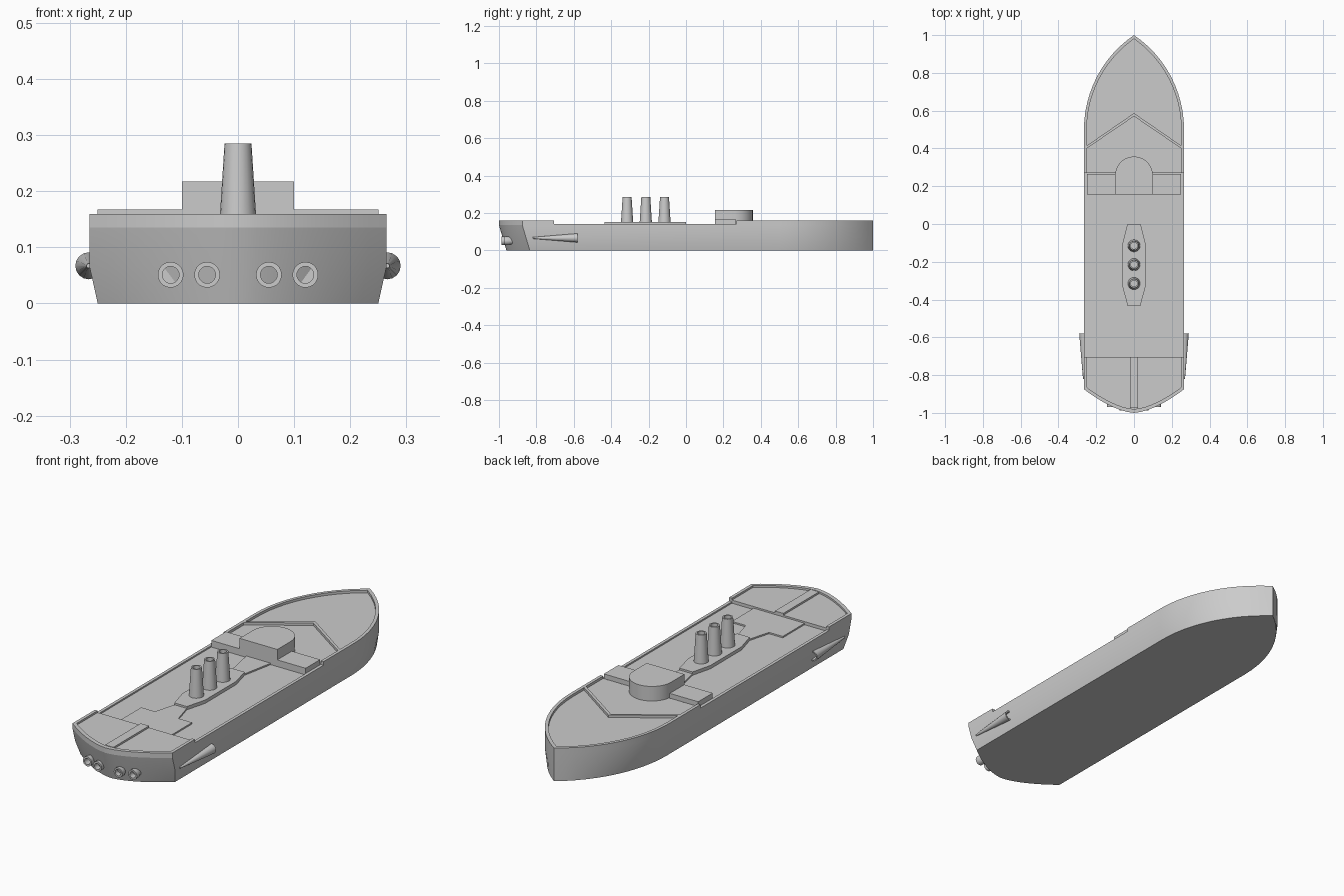
import bpy, bmesh, math
from mathutils import Vector, Matrix

if "Cube" in bpy.data.objects:
    bpy.data.objects.remove(bpy.data.objects["Cube"])


def finish(name, bm, smooth=None):
    bmesh.ops.recalc_face_normals(bm, faces=bm.faces)
    me = bpy.data.meshes.new(name)
    bm.to_mesh(me)
    bm.free()
    ob = bpy.data.objects.new(name, me)
    bpy.context.collection.objects.link(ob)
    if smooth:
        bpy.ops.object.select_all(action='DESELECT')
        ob.select_set(True)
        bpy.context.view_layer.objects.active = ob
        bpy.ops.object.shade_smooth_by_angle(angle=math.radians(smooth))
    return ob


def loft(name, rings, cap=True, smooth=None):
    """Skin matching closed rings of 3D points."""
    bm = bmesh.new()
    vs = [[bm.verts.new(p) for p in r] for r in rings]
    n = len(vs[0])
    for a, b in zip(vs, vs[1:]):
        for i in range(n):
            j = (i + 1) % n
            bm.faces.new((a[i], a[j], b[j], b[i]))
    if cap:
        bm.faces.new(vs[0][::-1])
        bm.faces.new(vs[-1])
    return finish(name, bm, smooth)


def prism(name, pts, z0, z1, smooth=None):
    return loft(name, [[(x, y, z) for x, y in pts] for z in (z0, z1)], True, smooth)


def mirrored(half):
    """Complete a right-hand profile with its left-hand mirror."""
    return half + [(-x, y) for x, y in reversed(half) if abs(x) > 1e-6]


def turned(name, profile, start, axis, sides=20, smooth=30):
    """Turned part: profile of (radius, distance along axis)."""
    rot = Vector((0, 0, 1)).rotation_difference(Vector(axis)).to_matrix()
    rings = []
    for r, d in profile:
        rings.append([Vector(start) + rot @ Vector((r * math.cos(2 * math.pi * i / sides),
                      r * math.sin(2 * math.pi * i / sides), d)) for i in range(sides)])
    return loft(name, rings, True, smooth)


def bow(w, tip, start=0.5, n=12):
    """Right half of the pointed bow, from the side to the tip."""
    h = tip - start
    r = (h * h + w * w) / (2 * w)
    end = math.asin(h / r)
    pts = [(w - r + r * math.cos(end * i / n), start + r * math.sin(end * i / n))
           for i in range(n)]
    return pts + [(0, tip)]


def stern(w, tip, corner, n=8):
    """Right half of the stern, from the centre to the side."""
    return [(w * i / n, tip + (corner - tip) * (i / n) ** 1.6) for i in range(n + 1)]


W, IN = 0.265, 0.25
DECK, MID, TOP = 0.135, 0.142, 0.159

# hull: narrow keel, knuckle line and raked stern
rings = []
for z, w, s in ((0, 0.25, 0.04), (0.067, W, 0.02), (DECK, W, 0)):
    right = stern(w, -1 + s, -0.875 + s) + bow(w, 1.0)
    left = [(-x, y) for x, y in reversed(right[1:-1])]
    rings.append([(x, y, z) for x, y in right + left])
loft("hull", rings, smooth=25)

# bow deck and bulwark
outer = [(W, 0.27)] + bow(W, 1.0)
inner = [(IN, 0.27)] + bow(IN, 0.98)
prism("bow_deck", mirrored(inner), DECK - 0.01, 0.147)
prism("bow_rail", mirrored(outer) + mirrored(inner)[::-1], DECK, TOP, 25)
prism("breakwater", [(IN, 0.40), (IN, 0.415), (0, 0.587), (-IN, 0.415),
                     (-IN, 0.40), (0, 0.57)], DECK, TOP)

# stern deck, bulwark and centre ridge
so = stern(W, -1, -0.875) + [(W, -0.705)]
si = stern(IN, -0.98, -0.865) + [(IN, -0.705)]
full = [(-x, y) for x, y in reversed(so[1:])] + so
fulli = [(-x, y) for x, y in reversed(si[1:])] + si
prism("stern_deck", fulli, DECK - 0.01, 0.15)
prism("stern_rail", full + fulli[::-1], DECK, TOP, 25)
prism("stern_ridge", mirrored([(0.022, -0.975), (0.022, -0.705)]), DECK, TOP)

# low midship rails
for s, side in ((1, "right"), (-1, "left")):
    prism("mid_rail_" + side, [(s * IN, -0.705), (s * W, -0.705),
                               (s * W, 0.27), (s * IN, 0.27)], DECK, MID)

# bridge wings and rounded bridge house
prism("bridge_wings", mirrored([(IN, 0.155), (IN, 0.265)]), DECK - 0.01, 0.167)
arc = [(0.1 * math.cos(a), 0.257 + 0.1 * math.sin(a))
       for a in (math.pi * i / 20 for i in range(21))]
prism("bridge_house", [(0.1, 0.155)] + arc + [(-0.1, 0.155)], DECK - 0.01, 0.217, 30)

# superstructure plates along the centreline
prism("forward_plate", mirrored([(0.035, 0), (0.065, 0.155)]), DECK - 0.01, 0.142)
prism("funnel_plate", mirrored([(0.033, -0.435), (0.06, -0.335), (0.06, -0.1),
                                (0.035, 0)]), DECK - 0.01, 0.151)
prism("aft_plate", mirrored([(0.135, -0.705), (0.135, -0.54), (0.062, -0.54),
                             (0.033, -0.435)]), DECK - 0.01, 0.142)

# three hollow funnels
for i in range(3):
    turned(f"funnel_{i + 1}", [(0.033, 0), (0.024, 0.14), (0.017, 0.14), (0.017, 0.10)],
           (0, -0.115 - 0.1 * i, 0.145), (0, 0, 1))

# stern exhausts and tapered side intakes
for s, side in ((1, "right"), (-1, "left")):
    for x, y, label in ((0.055, -0.987, "inner"), (0.12, -0.97, "outer")):
        turned(f"exhaust_{label}_{side}", [(0.018, 0), (0.018, 0.05), (0.023, 0.06),
               (0.023, 0.082), (0.015, 0.082), (0.015, 0.05)],
               (s * x, y + 0.082, 0.051), (0, -1, 0))
    turned("side_intake_" + side, [(0.004, 0), (0.024, 0.24), (0.018, 0.24), (0.014, 0.2)],
           (s * 0.266, -0.82, 0.067), (0, 1, 0), 16)
